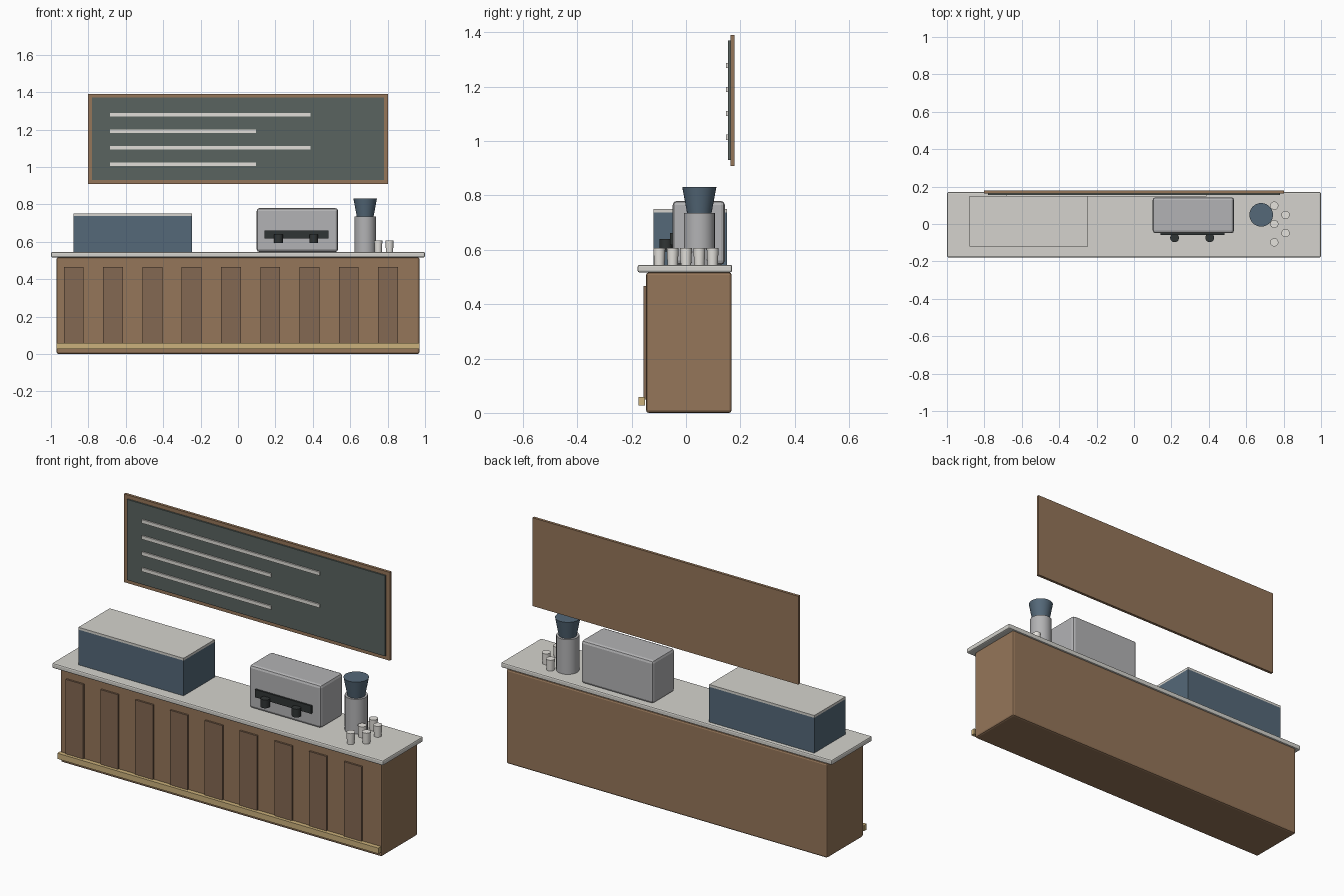
import bpy, math

if "Cube" in bpy.data.objects:
    bpy.data.objects.remove(bpy.data.objects["Cube"])


def material(name, rgb):
    m = bpy.data.materials.new(name)
    m.diffuse_color = (*rgb, 1)
    m.use_nodes = True
    m.node_tree.nodes["Principled BSDF"].inputs["Base Color"].default_value = m.diffuse_color
    return m


WOOD = material("wood", (0.30, 0.18, 0.10))
DARK_WOOD = material("dark_wood", (0.23, 0.14, 0.085))
BRASS = material("brass", (0.60, 0.44, 0.20))
STONE = material("stone", (0.66, 0.65, 0.61))
BLUE = material("blue_glass", (0.09, 0.14, 0.19))
STEEL = material("steel", (0.45, 0.45, 0.46))
BLACK = material("black", (0.03, 0.035, 0.035))
SLATE = material("slate", (0.10, 0.125, 0.115))
CHALK = material("chalk", (0.75, 0.73, 0.69))
CERAMIC = material("ceramic", (0.78, 0.76, 0.72))


def box(name, x, y, z, mat, bevel=0, segments=2):
    """Box from (min, max) ranges on each axis."""
    bpy.ops.mesh.primitive_cube_add(size=1, location=[sum(r) / 2 for r in (x, y, z)])
    o = bpy.context.object
    o.name = name
    o.scale = [r[1] - r[0] for r in (x, y, z)]
    bpy.ops.object.transform_apply(location=False, rotation=False, scale=True)
    o.data.materials.append(mat)
    if bevel:
        b = o.modifiers.new("bevel", "BEVEL")
        b.width, b.segments = bevel, segments
    return o


def cone(name, x, y, z, r_bottom, r_top, mat, sides=32):
    """Upright cylinder or tapered cylinder over a z range."""
    bpy.ops.mesh.primitive_cone_add(vertices=sides, radius1=r_bottom, radius2=r_top,
                                    depth=z[1] - z[0], location=(x, y, sum(z) / 2))
    o = bpy.context.object
    o.name = name
    o.data.materials.append(mat)
    bpy.ops.object.shade_smooth_by_angle(angle=math.radians(40))
    return o


TOP = 0.545  # worktop height

# Counter
box("counter_body", (-0.97, 0.97), (-0.147, 0.168), (0, 0.517), WOOD, 0.01)
box("worktop", (-1, 1), (-0.178, 0.17), (0.517, TOP), STONE, 0.007)
for i in range(9):
    cx = -0.878 + 0.21 * i
    box(f"front_panel_{i + 1}", (cx - 0.053, cx + 0.053), (-0.157, -0.14),
        (0.05, 0.466), DARK_WOOD)
box("foot_rail", (-0.97, 0.97), (-0.174, -0.15), (0.028, 0.059), BRASS)

# Display case
box("display_case", (-0.88, -0.245), (-0.12, 0.15), (TOP, 0.737), BLUE)
box("display_case_lid", (-0.88, -0.245), (-0.12, 0.15), (0.737, 0.75), STONE)

# Coffee machine
box("coffee_machine", (0.10, 0.535), (-0.049, 0.143), (TOP, 0.78), STEEL, 0.015)
box("machine_panel", (0.143, 0.483), (-0.059, -0.045), (0.618, 0.661), BLACK)
for i, px in enumerate((0.217, 0.405)):
    cone(f"brew_head_{i + 1}", px, -0.074, (0.594, 0.639), 0.0235, 0.0235, BLACK)

# Grinder
cone("grinder_body", 0.68, 0.049, (TOP, 0.735), 0.057, 0.057, STEEL)
cone("grinder_hopper", 0.68, 0.049, (0.735, 0.832), 0.045, 0.063, BLUE)

# Cups
for i in range(5):
    cone(f"cup_{i + 1}", 0.81 if i % 2 else 0.75, -0.098 + 0.049 * i,
         (TOP, 0.606), 0.019, 0.022, CERAMIC, 24)

# Menu board
box("menu_board_frame", (-0.803, 0.803), (0.163, 0.178), (0.909, 1.391), WOOD)
box("menu_board_slate", (-0.78, 0.78), (0.155, 0.165), (0.93, 1.37), SLATE)
for i in range(4):
    z = 1.278 - 0.088 * i
    box(f"chalk_line_{i + 1}", (-0.685, 0.095 if i % 2 else 0.388), (0.147, 0.156),
        (z - 0.0095, z + 0.0095), CHALK)
